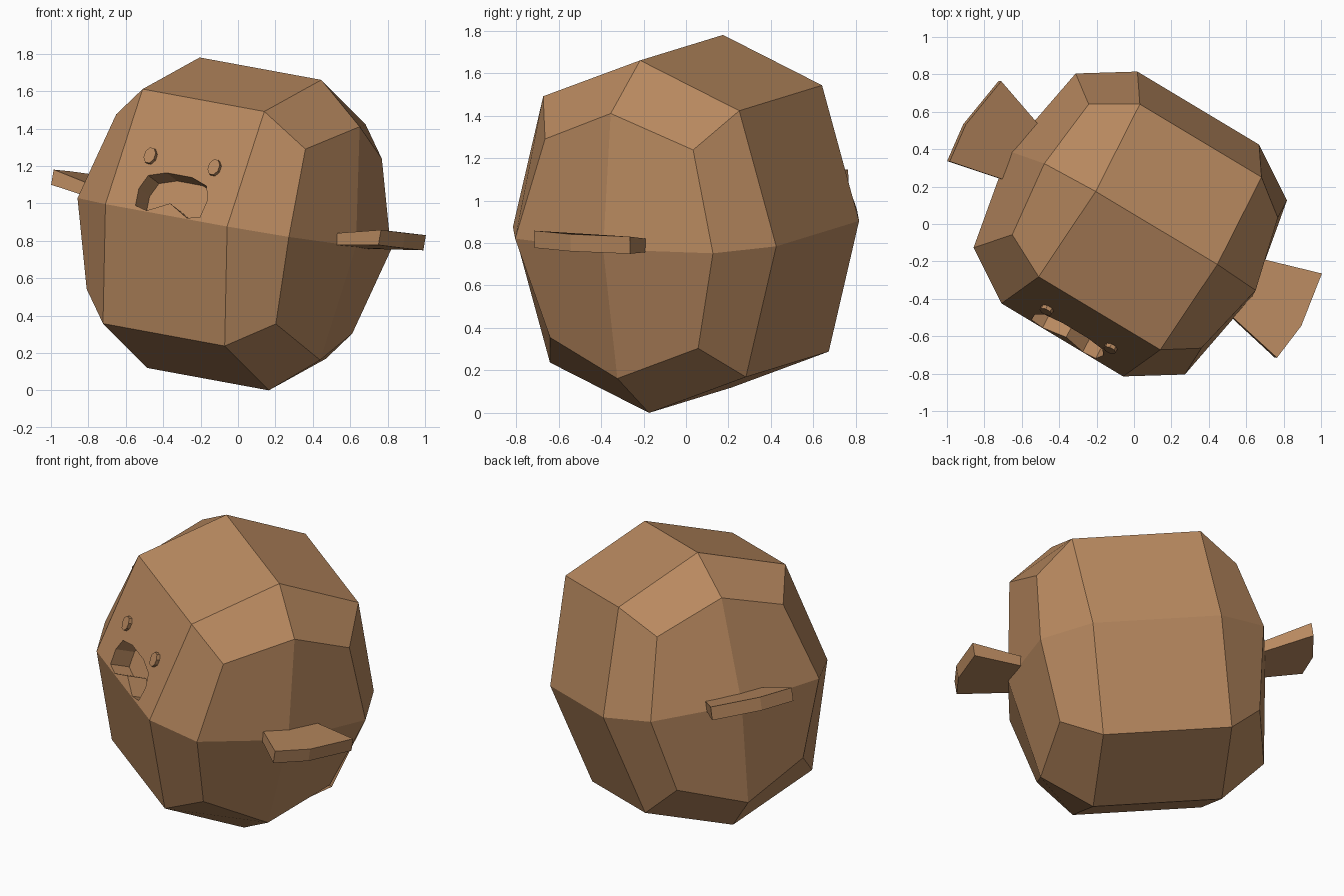
import bpy, bmesh, math
from mathutils import Matrix, Vector

if "Cube" in bpy.data.objects:
    bpy.data.objects.remove(bpy.data.objects["Cube"])

brown = bpy.data.materials.new("warm_brown")
brown.diffuse_color = (0.48, 0.25, 0.115, 1)
brown.use_nodes = True
brown.node_tree.nodes["Principled BSDF"].inputs["Base Color"].default_value = brown.diffuse_color

# Tilted frame of the whole creature: side, depth and up axes
side = Vector((0.847, -0.508, -0.156)).normalized()
depth = Vector((0.501, 0.863, -0.063))
depth = (depth - side * depth.dot(side)).normalized()
up = side.cross(depth)
FRAME = Matrix.Translation((-0.02, 0, 0.89)) @ Matrix((side, depth, up)).transposed().to_4x4()


def finish(name, bm):
    bmesh.ops.recalc_face_normals(bm, faces=bm.faces)
    bm.transform(FRAME)
    me = bpy.data.meshes.new(name)
    bm.to_mesh(me)
    bm.free()
    me.materials.append(brown)
    ob = bpy.data.objects.new(name, me)
    bpy.context.collection.objects.link(ob)
    return ob


def bridge(bm, a, b):
    for i in range(len(a)):
        j = (i + 1) % len(a)
        bm.faces.new((a[i], a[j], b[j], b[i]))


def prism(name, a, b):
    bm = bmesh.new()
    va, vb = ([bm.verts.new(p) for p in ring] for ring in (a, b))
    bridge(bm, va, vb)
    bm.faces.new(va)
    bm.faces.new(vb)
    return finish(name, bm)


def ring8(mid_x, corner_x, half_y, half_z, cy, cz):
    """Eight points around the side axis, symmetric front/back and up/down."""
    return [(mid_x, 0, half_z), (corner_x, -cy, cz), (mid_x, -half_y, 0), (corner_x, -cy, -cz),
            (mid_x, 0, -half_z), (corner_x, cy, -cz), (mid_x, half_y, 0), (corner_x, cy, cz)]


def on_face(x, z, d):
    """Point on the sloping upper front panel, d deep into the body."""
    return (x, -0.72 + 0.29 * z + 0.96 * d, z - 0.28 * d)


# Body: two wide rings, two side rings and bulging side centres
bm = bmesh.new()
wide = ring8(0.384, 0.384, 0.72, 0.842, 0.536, 0.636)
outer = ring8(0.667, 0.597, 0.541, 0.633, 0.405, 0.474)
wide_loops = []
for s in (1, -1):
    w, o = ([bm.verts.new((s * x, y, z)) for x, y, z in r] for r in (wide, outer))
    centre = bm.verts.new((s * 0.768, 0, 0))
    bridge(bm, w, o)
    for i in range(0, 8, 2):
        bm.faces.new((centre, o[i], o[i + 1], o[(i + 2) % 8]))
    wide_loops.append(w)
bridge(bm, *wide_loops)
body = finish("body", bm)

# Mouth: arched recess cut into the front panel
half = [(0.08, 0.222), (0.184, 0.191), (0.215, 0.114), (0.203, 0.022), (0.127, 0.006)]
outline = half + [(0, 0.066)] + [(-x, z) for x, z in reversed(half)]
cutter = prism("mouth_cutter", [on_face(x, z, -0.1) for x, z in outline],
               [on_face(x, z, 0.13) for x, z in outline])
cutter.hide_render = True
mod = body.modifiers.new("mouth", 'BOOLEAN')
mod.operation = 'DIFFERENCE'
mod.solver = 'EXACT'
mod.object = cutter
bpy.context.view_layer.objects.active = body
bpy.ops.object.modifier_apply(modifier=mod.name)
bpy.data.objects.remove(cutter)

# Eyes and fins on both sides
fin = [(0.66, -0.135, 0.012, 0.03), (1.033, -0.218, 0.076, 0.041), (1.059, -0.004, 0.077, 0.041),
       (1.012, 0.293, 0.077, 0.041), (0.64, 0.18, 0.01, 0.03)]
for s, label in ((1, "right"), (-1, "left")):
    angles = [math.radians(22.5 + 45 * i) for i in range(8)]
    eye = [(s * 0.202 + 0.035 * math.cos(a), 0.292 + 0.044 * math.sin(a)) for a in angles]
    prism(label + "_eye", [on_face(x, z, -0.022) for x, z in eye],
          [on_face(x, z, 0.02) for x, z in eye])
    prism(label + "_fin", [(s * x, y, z + t) for x, y, z, t in fin],
          [(s * x, y, z - t) for x, y, z, t in fin])
